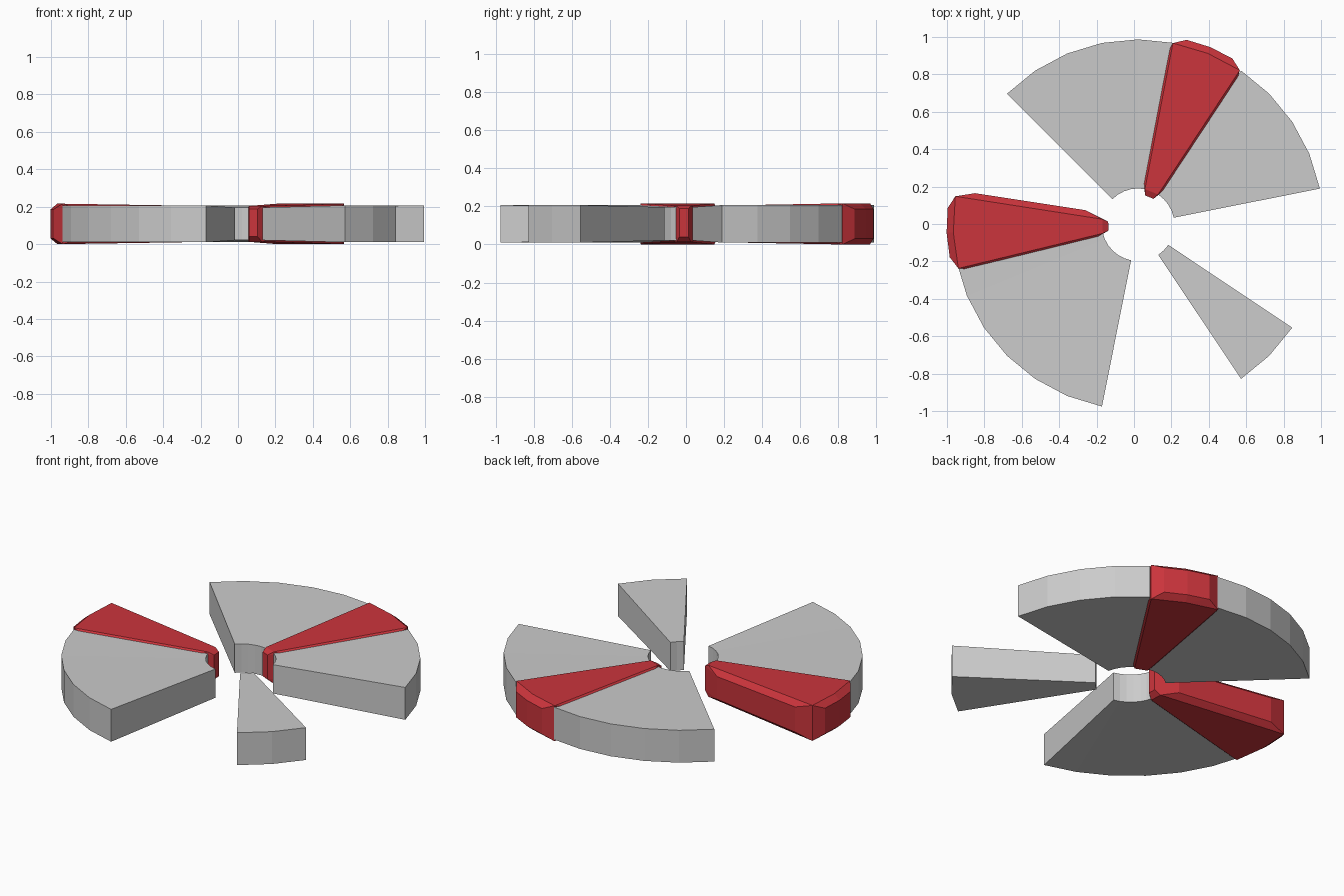
import bpy, bmesh
from math import sin, cos, radians

if "Cube" in bpy.data.objects:
    bpy.data.objects.remove(bpy.data.objects["Cube"])

CX, CY = 0.022, -0.004      # ring centre
R_IN, R_OUT = 0.194, 0.991
STEP = 11.25                # 32-sided ring


def polar(r, deg, z):
    a = radians(deg)
    return (CX + r * cos(a), CY + r * sin(a), z)


def finish(bm, name, mat=None):
    bmesh.ops.recalc_face_normals(bm, faces=bm.faces[:])
    me = bpy.data.meshes.new(name)
    bm.to_mesh(me)
    bm.free()
    ob = bpy.data.objects.new(name, me)
    bpy.context.collection.objects.link(ob)
    if mat:
        me.materials.append(mat)
    return ob


# Grey ring segment, slightly thicker towards the rim
def ring_segment(name, first, last):
    bm = bmesh.new()
    rows = []
    for i in range(round((last - first) / STEP) + 1):
        a = first + i * STEP
        rows.append([bm.verts.new(polar(r, a, z)) for r, z in
                     ((R_IN, 0.021), (R_OUT, 0.010), (R_OUT, 0.207), (R_IN, 0.196))])
    for p, q in zip(rows, rows[1:]):
        for k in range(4):
            j = (k + 1) % 4
            bm.faces.new((p[k], p[j], q[j], q[k]))
    bm.faces.new(rows[0])
    bm.faces.new(rows[-1])
    finish(bm, name)


# Red segment: a wedge with every face pushed outward, leaving chamfers
def raised_segment(name, mid, mat):
    bm = bmesh.new()
    h = STEP

    def pair(r, da, z0, z1):
        for z in (z0, z1):
            bm.verts.new(polar(r, mid + da, z))

    pair(R_OUT - 0.002, 0, 0.0, 0.216)          # rim of the top and bottom
    pair(1.025, 0, 0.03, 0.186)                 # middle of the outer bulge
    for s in (-1, 1):
        pair(R_OUT - 0.002, s * h, 0.0, 0.216)  # wedge corners
        pair(R_IN, s * h, 0.012, 0.204)
        pair(1.022, s * 7.4, 0.03, 0.186)       # outer bulge
        pair(0.161, s * 8.6, 0.04, 0.188)       # inner bulge
        pair(0.293, s * (h + 6.6), 0.04, 0.178)  # side bulge
        pair(0.888, s * (h + 2.1), 0.032, 0.185)
    res = bmesh.ops.convex_hull(bm, input=bm.verts[:])
    junk = {g for g in res["geom_interior"] + res["geom_unused"]
            if isinstance(g, bmesh.types.BMVert)}
    bmesh.ops.delete(bm, geom=list(junk), context='VERTS')
    bmesh.ops.dissolve_limit(bm, angle_limit=radians(1), verts=bm.verts[:], edges=bm.edges[:])
    finish(bm, name, mat)


red = bpy.data.materials.new("red")
red.diffuse_color = (0.6, 0.035, 0.045, 1)
red.use_nodes = True
red.node_tree.nodes["Principled BSDF"].inputs["Base Color"].default_value = red.diffuse_color

ring_segment("ring_segment_right", 11.25, 56.25)
ring_segment("ring_segment_back", 78.75, 135)
ring_segment("ring_segment_left", 191.25, 258.75)
ring_segment("ring_segment_small", 303.75, 326.25)
raised_segment("red_segment_back", 67.9, red)
raised_segment("red_segment_left", 182.4, red)
